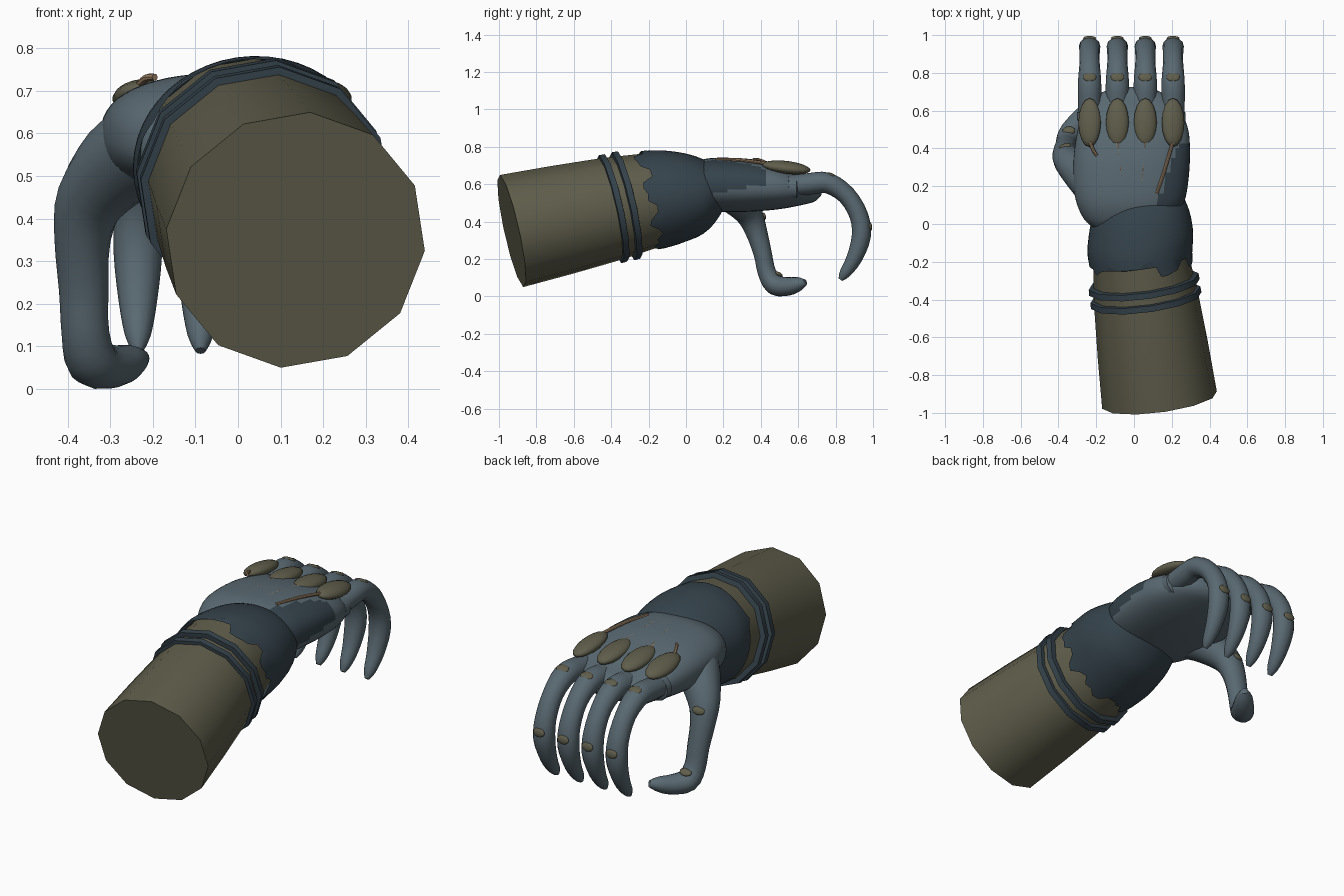
import bpy, bmesh, math, random
from mathutils import Vector

random.seed(4)
if "Cube" in bpy.data.objects:
    bpy.data.objects.remove(bpy.data.objects["Cube"])


def material(name, rgb):
    m = bpy.data.materials.new(name)
    m.use_nodes = True
    m.diffuse_color = (*rgb, 1)
    m.node_tree.nodes["Principled BSDF"].inputs["Base Color"].default_value = (*rgb, 1)
    return m


OLIVE = material("olive", (0.115, 0.11, 0.07))
BLUE = material("slate blue", (0.10, 0.14, 0.165))
DARK = material("dark slate", (0.035, 0.055, 0.07))
TAN = material("tan", (0.33, 0.22, 0.13))


def finish(bm, name, mats, angle=40):
    bmesh.ops.recalc_face_normals(bm, faces=bm.faces)
    me = bpy.data.meshes.new(name)
    bm.to_mesh(me)
    bm.free()
    ob = bpy.data.objects.new(name, me)
    bpy.context.collection.objects.link(ob)
    for m in mats:
        me.materials.append(m)
    bpy.ops.object.select_all(action="DESELECT")
    ob.select_set(True)
    bpy.context.view_layer.objects.active = ob
    bpy.ops.object.shade_smooth_by_angle(angle=math.radians(angle))
    return ob


def resample(keys, steps):
    """Catmull-Rom through key tuples."""
    out = []
    for i in range(len(keys) - 1):
        a, b, c, d = (keys[max(0, min(len(keys) - 1, i + k))] for k in (-1, 0, 1, 2))
        for s in range(steps):
            t = s / steps
            out.append([0.5 * (2 * q + (r - p) * t + (2 * p - 5 * q + 4 * r - u) * t * t
                               + (3 * q - p - 3 * r + u) * t ** 3)
                        for p, q, r, u in zip(a, b, c, d)])
    return out + [list(keys[-1])]


def loft(name, keys, mats, n=12, steps=3, power=2, phase=0, axis=None, jag=None, rule=None, angle=40):
    """Skin rings given as (x, y, z, side radius, up radius)."""
    rings = resample(keys, steps) if steps > 1 else keys
    pts = [Vector(r[:3]) for r in rings]
    bm = bmesh.new()
    loops = []
    for i, r in enumerate(rings):
        d = axis or (pts[min(i + 1, len(pts) - 1)] - pts[max(i - 1, 0)]).normalized()
        side = (Vector((1, 0, 0)) - d * d.x).normalized()
        up = side.cross(d)
        loop = []
        for k in range(n):
            a = math.tau * k / n + phase
            c, s = math.cos(a), math.sin(a)
            e = 2 / power
            p = pts[i] + side * math.copysign(abs(c) ** e, c) * r[3] + up * math.copysign(abs(s) ** e, s) * r[4]
            if jag and i == 0:
                p += d * jag[k]
            loop.append(bm.verts.new(p))
        loops.append(loop)
    for lo, hi in zip(loops, loops[1:]):
        for k in range(n):
            bm.faces.new((lo[k], lo[(k + 1) % n], hi[(k + 1) % n], hi[k]))
    if not jag:
        bm.faces.new(loops[0])
    bm.faces.new(loops[-1])
    if rule:
        for f in bm.faces:
            f.material_index = rule(f.calc_center_median())
    return finish(bm, name, mats, angle)


def ellipsoid(name, loc, size, normal, mat):
    """Flattened ball whose thin side follows normal, long side in the y-z plane."""
    bm = bmesh.new()
    bmesh.ops.create_uvsphere(bm, u_segments=16, v_segments=10, radius=1)
    w = Vector(normal).normalized()
    u = (Vector((1, 0, 0)) - w * w.x).normalized()
    v = w.cross(u)
    for p in bm.verts:
        p.co = Vector(loc) + u * p.co.x * size[0] + v * p.co.y * size[1] + w * p.co.z * size[2]
    return finish(bm, name, [mat], 60)


# Forearm sleeve, a tapered twelve-sided tube
ARM = Vector((-0.13, 0.97, 0.215)).normalized()
BASE = Vector((0.135, -0.932, 0.35))
TURN = math.radians(-6.5)


def on_arm(t, r):
    return (*(BASE + ARM * t), r, r)


loft("forearm_sleeve", [on_arm(0, 0.308), on_arm(0.27, 0.296), on_arm(0.56, 0.278), on_arm(0.9, 0.24)],
     [OLIVE], steps=1, phase=TURN, axis=ARM, angle=35)

# Two strap rings round the sleeve
for i, t in enumerate((0.56, 0.632)):
    loft(f"wrist_strap_{i + 1}",
         [on_arm(t - 0.02, 0.27), on_arm(t - 0.016, 0.297), on_arm(t + 0.016, 0.295), on_arm(t + 0.02, 0.27)],
         [DARK], steps=1, phase=TURN, axis=ARM)

# Glove cuff with a ragged lower edge
N = 48
ragged, level = [], 0
for k in range(N):
    if k % 2 == 0:
        level = random.uniform(-0.045, 0.05)
    ragged.append(level + random.uniform(-0.012, 0.012))
loft("glove_cuff",
     [(0.037, -0.205, 0.511, 0.272, 0.267), (0.033, -0.13, 0.525, 0.281, 0.262),
      (0.034, -0.06, 0.536, 0.28, 0.25), (0.032, 0.04, 0.549, 0.262, 0.222),
      (0.025, 0.12, 0.568, 0.23, 0.172), (0.02, 0.18, 0.585, 0.16, 0.11)],
     [DARK], n=N, axis=ARM, jag=ragged)


# Hand, with a dark panel running up its outer side
def panel(p):
    inside = p.x > 0.12 + 0.35 * (p.y - 0.1) and p.z > 0.55 + 0.18 * (p.y - 0.15) and p.y < 0.43
    return 1 if inside else 0


loft("hand",
     [(-0.03, -0.03, 0.585, 0.17, 0.08), (-0.025, 0.02, 0.59, 0.235, 0.115),
      (-0.02, 0.1, 0.597, 0.28, 0.138), (-0.018, 0.2, 0.597, 0.302, 0.145),
      (-0.012, 0.35, 0.594, 0.308, 0.14), (-0.005, 0.5, 0.585, 0.292, 0.118),
      (-0.01, 0.62, 0.574, 0.245, 0.085), (-0.012, 0.69, 0.574, 0.17, 0.065),
      (-0.012, 0.725, 0.574, 0.08, 0.03)],
     [BLUE, DARK], n=56, steps=6, power=2.4, axis=Vector((0, 1, 0)), rule=panel)

# Fingers with root collars, joint plates and knuckle pads
FINGER = [(0.55, 0.59, 0.058, 0.055), (0.66, 0.602, 0.062, 0.058), (0.76, 0.606, 0.061, 0.056),
          (0.86, 0.54, 0.053, 0.05), (0.925, 0.43, 0.055, 0.05), (0.937, 0.32, 0.057, 0.051),
          (0.9, 0.205, 0.045, 0.042), (0.85, 0.125, 0.03, 0.03), (0.825, 0.09, 0.012, 0.012)]
TENDON_END = (-0.195, -0.055, 0.035, 0.12)
names = ("index", "middle", "ring", "little")
for name, x, end in zip(names, (-0.235, -0.088, 0.06, 0.207), TENDON_END):
    loft(f"{name}_finger", [(x, *k) for k in FINGER], [BLUE])
    loft(f"{name}_collar", [(x, y, 0.585, r, r) for y, r in ((0.54, 0.05), (0.55, 0.066), (0.59, 0.066), (0.6, 0.05))],
         [BLUE], steps=1)
    ellipsoid(f"{name}_upper_joint", (x, 0.778, 0.648), (0.036, 0.026, 0.011), (0, 0.45, 1), OLIVE)
    ellipsoid(f"{name}_lower_joint", (x, 0.984, 0.375), (0.034, 0.024, 0.011), (0, 1, 0.15), OLIVE)
    lean = x * 0.9
    ellipsoid(f"{name}_knuckle_pad", (x, 0.537, 0.69), (0.061, 0.13, 0.033), (lean, 0.12, 1), OLIVE)
    # Tendon cord from the pad back towards the wrist
    back = 0.36 if name == "index" else 0.16
    loft(f"{name}_tendon", [(x, 0.44, 0.71, 0.009, 0.009), ((x + end) / 2, (0.42 + back) / 2, 0.73, 0.009, 0.009),
                            (end, back, 0.732, 0.008, 0.008)], [TAN], n=8)

# Thumb hanging down and hooking inward
loft("thumb",
     [(-0.2, 0.2, 0.58, 0.12, 0.11), (-0.275, 0.27, 0.53, 0.105, 0.1), (-0.345, 0.335, 0.445, 0.083, 0.075),
      (-0.365, 0.375, 0.35, 0.066, 0.06), (-0.362, 0.41, 0.23, 0.058, 0.05), (-0.358, 0.432, 0.13, 0.056, 0.05),
      (-0.34, 0.475, 0.062, 0.062, 0.055), (-0.29, 0.545, 0.054, 0.055, 0.05),
      (-0.25, 0.6, 0.066, 0.042, 0.038), (-0.222, 0.635, 0.074, 0.018, 0.018)],
     [BLUE], n=14, angle=60)
ellipsoid("thumb_upper_joint", (-0.365, 0.412, 0.43), (0.034, 0.022, 0.012), (-0.3, 1, 0.5), OLIVE)
ellipsoid("thumb_lower_joint", (-0.345, 0.495, 0.118), (0.034, 0.024, 0.012), (-0.1, 0.5, 1), OLIVE)
